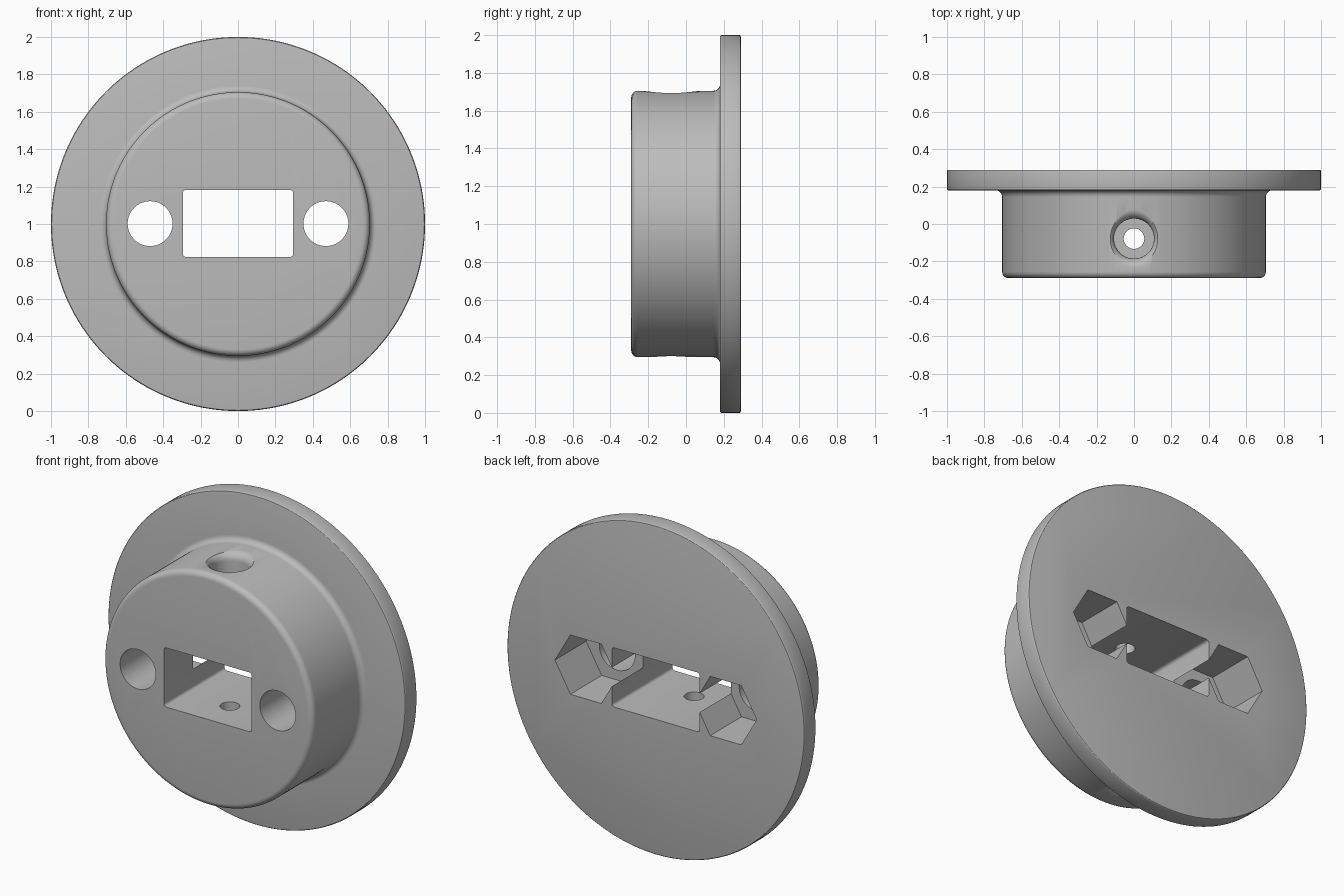
import bpy, bmesh
from math import sin, cos, pi, radians
from mathutils import Matrix, Vector

if "Cube" in bpy.data.objects:
    bpy.data.objects.remove(bpy.data.objects["Cube"], do_unlink=True)

grey = bpy.data.materials.new("plain_grey")
grey.use_nodes = True
grey.diffuse_color = (0.5, 0.5, 0.5, 1)
grey.node_tree.nodes["Principled BSDF"].inputs["Base Color"].default_value = (0.5, 0.5, 0.5, 1)

TO_Y = Matrix.Rotation(radians(-90), 4, "X")   # local z becomes +y
FLIP = Matrix.Rotation(pi, 4, "X")             # local z becomes -z


def arc(cx, cz, r, start, end, n=6):
    """Points of an arc in the radius/height plane, angles in degrees."""
    angles = [radians(start + (end - start) * i / n) for i in range(n + 1)]
    return [(cx + r * cos(a), cz + r * sin(a)) for a in angles]


def make_object(name, bm, matrix):
    bmesh.ops.transform(bm, matrix=matrix, verts=bm.verts)
    bmesh.ops.recalc_face_normals(bm, faces=bm.faces)
    mesh = bpy.data.meshes.new(name)
    bm.to_mesh(mesh)
    bm.free()
    mesh.materials.append(grey)
    obj = bpy.data.objects.new(name, mesh)
    bpy.context.collection.objects.link(obj)
    return obj


def lathe(name, profile, matrix, steps=64):
    """Closed solid of revolution about local z."""
    bm = bmesh.new()
    rings = []
    for r, z in profile:
        rings.append([bm.verts.new((r * cos(2 * pi * i / steps), r * sin(2 * pi * i / steps), z))
                      for i in range(steps)])
    for a, b in zip(rings, rings[1:]):
        for i in range(steps):
            j = (i + 1) % steps
            bm.faces.new((a[i], a[j], b[j], b[i]))
    bm.faces.new(rings[0])
    bm.faces.new(rings[-1])
    return make_object(name, bm, matrix)


def at(x, y, z):
    return Matrix.Translation(Vector((x, y, z)))


# Flanged body: round boss in front, wide flange behind, with soft edges
FRONT, STEP, BACK = -0.29, 0.18, 0.29
R = 0.705
profile = arc(R - 0.035, FRONT + 0.035, 0.035, -90, 0)
profile += arc(R + 0.035, STEP - 0.035, 0.035, 180, 90)
profile += arc(0.992, STEP + 0.008, 0.008, -90, 0, 3)
profile += arc(0.992, BACK - 0.008, 0.008, 0, 90, 3)
body = lathe("flanged_body", profile, at(0, 0, 1) @ TO_Y, 160)

cutters = []

# Rectangular slot with rounded corners, straight through
bm = bmesh.new()
outline = []
for cx, cz, start in ((1, 1, 0), (-1, 1, 90), (-1, -1, 180), (1, -1, 270)):
    outline += arc(cx * 0.277, cz * 0.162, 0.018, start, start + 90, 4)
front = bm.faces.new([bm.verts.new((x, -0.5, z)) for x, z in outline])
extruded = bmesh.ops.extrude_face_region(bm, geom=[front], use_keep_orig=True)
bmesh.ops.translate(bm, vec=(0, 1, 0),
                    verts=[v for v in extruded["geom"] if isinstance(v, bmesh.types.BMVert)])
cutters.append(make_object("slot_cutter", bm, at(0, 0, 1.003)))

# Bolt holes with hexagonal nut pockets opening at the back
for side in (-1, 1):
    place = at(side * 0.47, 0, 1.002) @ TO_Y
    cutters.append(lathe("bolt_cutter", [(0.12, -0.5), (0.12, 0.2)], place))
    cutters.append(lathe("nut_cutter", [(0.208, -0.01), (0.208, 0.5)], place, 6))

# Vertical screw hole: flared counterbore on top, flared plain hole below
F = 0.052


def flare(r):
    return arc(r + F, R - F, F, 180, 90) + [(r + F, 0.9)]


upper = [(0.055, 0.1), (0.055, 0.5), (0.107, 0.5)] + flare(0.107)
lower = [(0.055, 0.1)] + flare(0.055)
cutters.append(lathe("upper_screw_cutter", upper, at(0, -0.078, 1)))
cutters.append(lathe("lower_screw_cutter", lower, at(0, -0.078, 1) @ FLIP))

# Cut every opening, then discard the cutters
bpy.context.view_layer.objects.active = body
for cutter in cutters:
    cutter.hide_render = True
    mod = body.modifiers.new("cut", "BOOLEAN")
    mod.operation = "DIFFERENCE"
    mod.solver = "EXACT"
    mod.object = cutter
    bpy.ops.object.modifier_apply(modifier=mod.name)
    bpy.data.objects.remove(cutter, do_unlink=True)

bpy.ops.object.select_all(action="DESELECT")
body.select_set(True)
bpy.ops.object.shade_smooth_by_angle(angle=radians(30))
